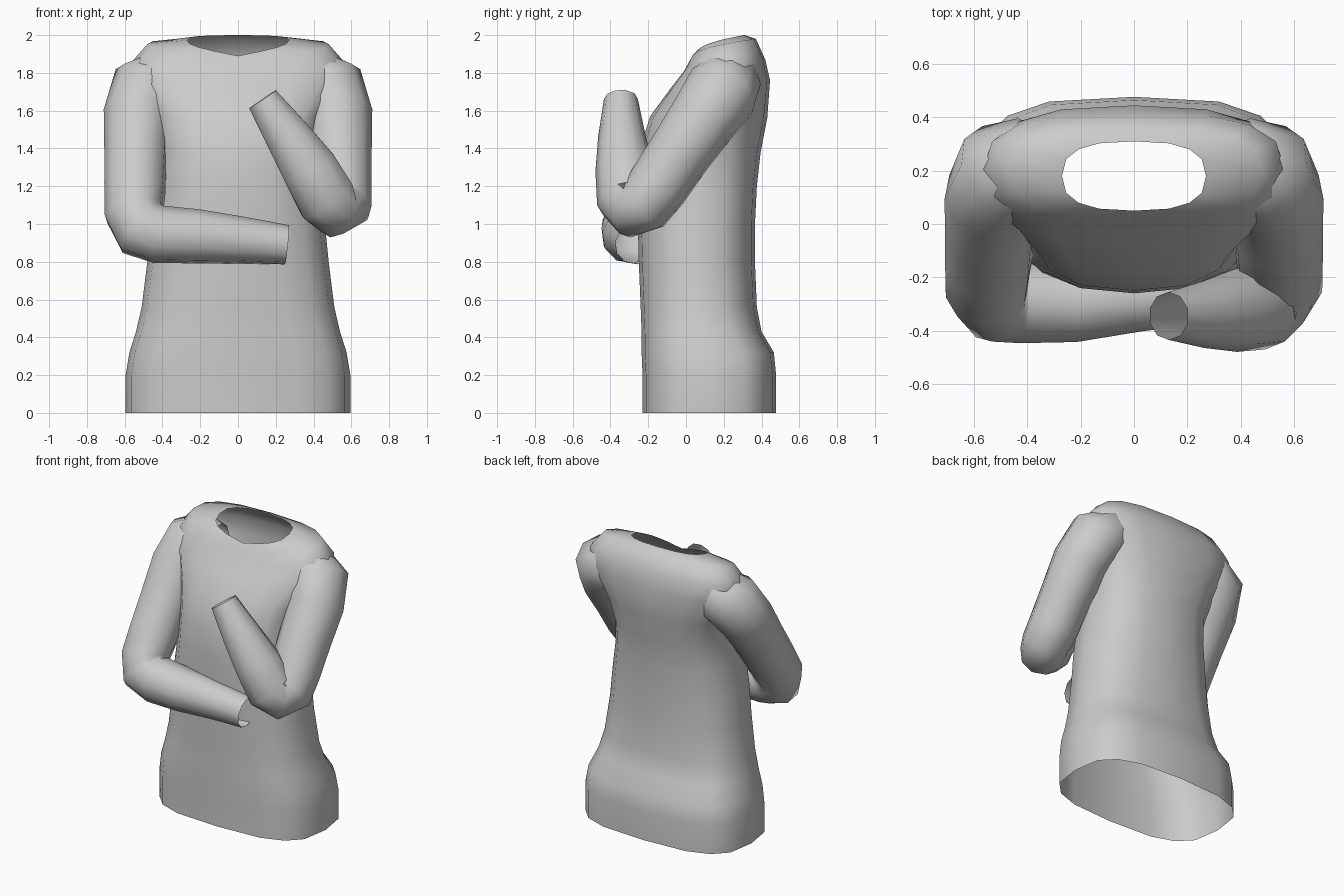
import bpy, bmesh, math
from mathutils import Vector

old = bpy.data.objects.get("Cube")
if old:
    bpy.data.objects.remove(old, do_unlink=True)

grey = bpy.data.materials.new("light grey cloth")
grey.use_nodes = True
grey.diffuse_color = (0.6, 0.6, 0.6, 1)
grey.node_tree.nodes["Principled BSDF"].inputs["Base Color"].default_value = (0.6, 0.6, 0.6, 1)


def loft(name, rings):
    """Join rings of points into an open, smooth tube."""
    bm = bmesh.new()
    loops = [[bm.verts.new(p) for p in ring] for ring in rings]
    for a, b in zip(loops, loops[1:]):
        for i in range(len(a)):
            j = (i + 1) % len(a)
            bm.faces.new((a[i], a[j], b[j], b[i]))
    bmesh.ops.recalc_face_normals(bm, faces=bm.faces)
    mesh = bpy.data.meshes.new(name)
    bm.to_mesh(mesh)
    bm.free()
    obj = bpy.data.objects.new(name, mesh)
    bpy.context.collection.objects.link(obj)
    mesh.materials.append(grey)
    bpy.ops.object.select_all(action="DESELECT")
    obj.select_set(True)
    bpy.context.view_layer.objects.active = obj
    bpy.ops.object.shade_smooth_by_angle(angle=math.radians(60))
    return obj


def body_ring(half_width, front, back, z_front, z_back, power, sides=16):
    """Rounded-box outline that dips from z_back to z_front at the front."""
    points = []
    for i in range(sides):
        a = math.tau * i / sides
        c, s = math.cos(a), math.sin(a)
        x = half_width * math.copysign(abs(c) ** power, c)
        t = 0.5 + 0.5 * math.copysign(abs(s) ** power, s)
        z = z_front + (z_back - z_front) * max(t, 0) ** 0.4
        points.append((x, front + (back - front) * t, z))
    return points


def sleeve(name, path, sides=10):
    """Sweep a round section along (x, y, z, radius) stations."""
    pts = [Vector(p[:3]) for p in path]
    rings, side = [], Vector((0, 1, 0))
    for i, p in enumerate(pts):
        before = (p - pts[i - 1]).normalized() if i else Vector()
        after = (pts[i + 1] - p).normalized() if i + 1 < len(pts) else Vector()
        along = (before + after).normalized()
        side = (side - along * side.dot(along)).normalized()
        other = along.cross(side)
        rings.append([p + path[i][3] * (side * math.cos(math.tau * k / sides)
                                        + other * math.sin(math.tau * k / sides))
                      for k in range(sides)])
    return loft(name, rings)


# Torso: half width, front y, back y, front z, back z, squareness, hem to neckline
torso = [
    (.595, -.23, .477, 0, 0, .65),
    (.595, -.23, .477, .2, .2, .65),
    (.575, -.235, .465, .32, .32, .65),
    (.54, -.235, .40, .43, .43, .7),
    (.51, -.24, .375, .56, .56, .75),
    (.48, -.25, .365, .8, .8, .8),
    (.46, -.255, .365, 1.0, 1.0, .8),
    (.43, -.26, .375, 1.2, 1.2, .8),
    (.42, -.25, .395, 1.38, 1.38, .8),
    (.45, -.19, .43, 1.57, 1.56, .75),
    (.56, -.08, .445, 1.72, 1.76, .75),
    (.565, -.01, .42, 1.81, 1.87, .75),
    (.48, .025, .37, 1.865, 1.98, .75),
    (.27, .05, .31, 1.89, 2.0, .75),
]
loft("sweater_body", [body_ring(*r) for r in torso])

# Both upper sleeves share one path, mirrored across x
upper = [
    (.30, .23, 1.75, .12),
    (.40, .22, 1.745, .18),
    (.49, .19, 1.70, .20),
    (.53, .10, 1.57, .185),
    (.54, -.03, 1.38, .17),
    (.545, -.15, 1.2, .165),
]

# Left sleeve: forearm folded up across the chest
sleeve("left_sleeve", upper + [
    (.555, -.22, 1.10, .155),
    (.52, -.28, 1.075, .15),
    (.47, -.31, 1.13, .165),
    (.38, -.325, 1.29, .155),
    (.26, -.34, 1.47, .125),
    (.13, -.345, 1.66, .09),
])

# Right sleeve: forearm level across the belly
sleeve("right_sleeve", [(-x, y, z, r) for x, y, z, r in upper] + [
    (-.55, -.24, 1.06, .16),
    (-.51, -.285, .975, .165),
    (-.42, -.295, .945, .155),
    (-.22, -.30, .935, .145),
    (.02, -.28, .915, .125),
    (.26, -.27, .89, .105),
])
